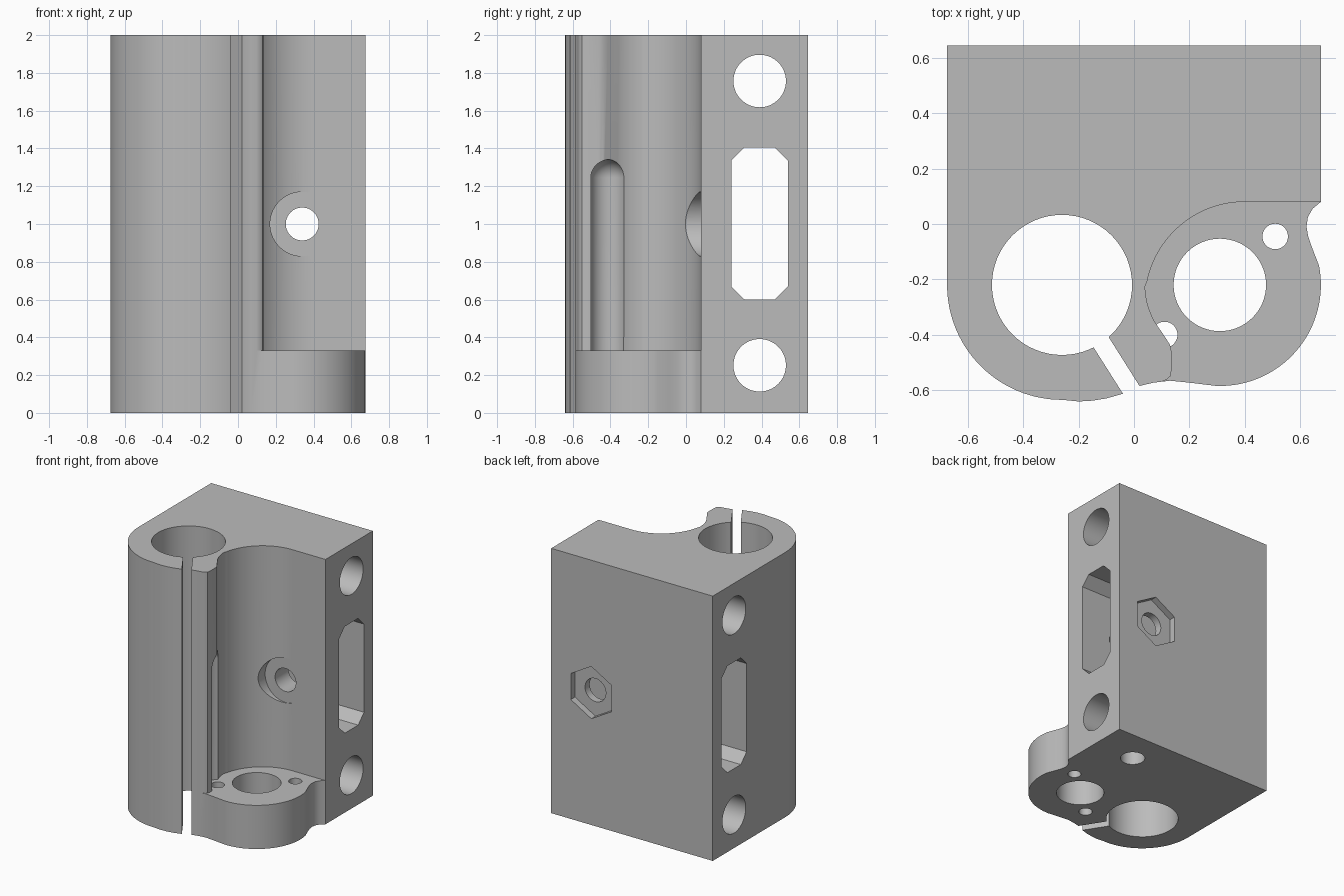
import bpy, bmesh
from math import sin, cos, radians, pi
from mathutils import Matrix, Vector

if "Cube" in bpy.data.objects:
    bpy.data.objects.remove(bpy.data.objects["Cube"])

grey = bpy.data.materials.new("plain_grey")
grey.use_nodes = True
colour = (0.5, 0.5, 0.5, 1)
grey.diffuse_color = colour
grey.node_tree.nodes["Principled BSDF"].inputs["Base Color"].default_value = colour


def finish(bm, name):
    bmesh.ops.recalc_face_normals(bm, faces=bm.faces)
    mesh = bpy.data.meshes.new(name)
    bm.to_mesh(mesh)
    bm.free()
    mesh.materials.append(grey)
    obj = bpy.data.objects.new(name, mesh)
    bpy.context.collection.objects.link(obj)
    return obj


def arc(cx, cy, r, start, end, steps=24):
    angles = [radians(start + (end - start) * i / steps) for i in range(steps + 1)]
    return [(cx + r * cos(a), cy + r * sin(a)) for a in angles]


def prism(name, outline, low, high, axis="Z"):
    """Extrude an outline along an axis: XY along Z, YZ along X, XZ along Y."""
    place = {"Z": lambda u, v, w: (u, v, w),
             "X": lambda u, v, w: (w, u, v),
             "Y": lambda u, v, w: (u, w, v)}[axis]
    bm = bmesh.new()
    rings = [[bm.verts.new(place(u, v, w)) for u, v in outline] for w in (low, high)]
    bm.faces.new(rings[0])
    bm.faces.new(rings[1])
    n = len(outline)
    for i in range(n):
        j = (i + 1) % n
        bm.faces.new((rings[0][i], rings[0][j], rings[1][j], rings[1][i]))
    return finish(bm, name)


def rod(name, u, v, r, low, high, axis="Z", sides=64):
    return prism(name, arc(u, v, r, 0, 360 - 360 / sides, sides - 1), low, high, axis)


# Main block: square back, rounded clamp on the left, rounded foot on the right
FLOOR = 0.33
outline = [(-0.675, 0.645)]
outline += arc(-0.26, -0.22, 0.415, 180, 270, 32)
outline += [(-0.2, -0.641), (-0.15, -0.638), (-0.1, -0.63), (-0.04, -0.613), (0.02, -0.585)]
outline += [(0.07, -0.573), (0.13, -0.566), (0.2, -0.573)]
outline += arc(0.31, -0.22, 0.365, 268, 371, 32)
outline += [(0.643, -0.085), (0.629, -0.045), (0.623, -0.01), (0.628, 0.025),
            (0.645, 0.055), (0.675, 0.08), (0.675, 0.645)]
body = prism("clamp_block", outline, 0, 2)

# Tall cove above the foot
cove = [(0.9, 0.08)] + arc(0.4, -0.28, 0.36, 90, 168, 32)
cove += arc(0.31, -0.22, 0.27, 181, 210, 12)
cove += [(0.115, -0.413), (0.13, -0.436), (0.135, -0.46), (0.135, -0.53),
         (0.131, -0.55), (0.118, -0.562), (0.09, -0.573), (0.09, -0.8), (0.9, -0.8)]
cutters = [prism("cove_cutter", cove, FLOOR, 2.2)]

# Round-topped groove in the cove wall
bm = bmesh.new()
bmesh.ops.create_uvsphere(bm, u_segments=32, v_segments=24, radius=0.096)
for v in bm.verts:
    if v.co.z < -0.001:
        v.co.z = FLOOR - 1.245
bmesh.ops.translate(bm, verts=bm.verts, vec=(0.112, -0.411, 1.245))
cutters.append(finish(bm, "groove_cutter"))

# Clamp bore and its slanted split
cutters.append(rod("bore_cutter", -0.26, -0.22, 0.253, -0.1, 2.1))
split = [(-0.199, -0.362), (-0.144, -0.325), (0.074, -0.671), (0.014, -0.698)]
cutters.append(prism("split_cutter", split, -0.1, 2.1))

# Foot holes and the blind hole under the block
for x, y, r, top in [(0.31, -0.22, 0.167, 0.6), (0.51, -0.045, 0.046, 0.6),
                     (0.11, -0.4, 0.047, 0.6), (0.34, 0.39, 0.086, 0.25)]:
    cutters.append(rod("foot_hole_cutter", x, y, r, -0.1, top))

# Cross holes and chamfered window running side to side
for z in (0.252, 1.757):
    cutters.append(rod("cross_hole_cutter", 0.39, z, 0.139, -1, 1, "X"))
window = [(0.39 + sy * y, 1.003 + sz * z) for sy, sz, y, z in
          [(1, 1, 0.08, 0.403), (1, 1, 0.15, 0.333), (1, -1, 0.15, 0.333), (1, -1, 0.08, 0.403),
           (-1, -1, 0.08, 0.403), (-1, -1, 0.15, 0.333), (-1, 1, 0.15, 0.333), (-1, 1, 0.08, 0.403)]]
cutters.append(prism("window_cutter", window, -1, 1, "X"))

# Bolt hole front to back, with head seat and hexagonal nut pocket
cutters.append(rod("bolt_cutter", 0.34, 1, 0.087, -0.3, 0.9, "Y"))
cutters.append(rod("head_seat_cutter", 0.34, 1, 0.17, -0.2, 0.081, "Y"))
cutters.append(prism("nut_cutter", arc(0.34, 1, 0.197, 30, 330, 5), 0.595, 0.9, "Y"))

# Carve everything, then drop the cutters
bpy.context.view_layer.objects.active = body
for cutter in cutters:
    cutter.hide_render = True
    mod = body.modifiers.new("carve", "BOOLEAN")
    mod.operation = "DIFFERENCE"
    mod.solver = "EXACT"
    mod.object = cutter
    bpy.ops.object.modifier_apply(modifier=mod.name)
for cutter in cutters:
    bpy.data.objects.remove(cutter)

bpy.ops.object.select_all(action="DESELECT")
body.select_set(True)
bpy.ops.object.shade_smooth_by_angle(angle=radians(28))
